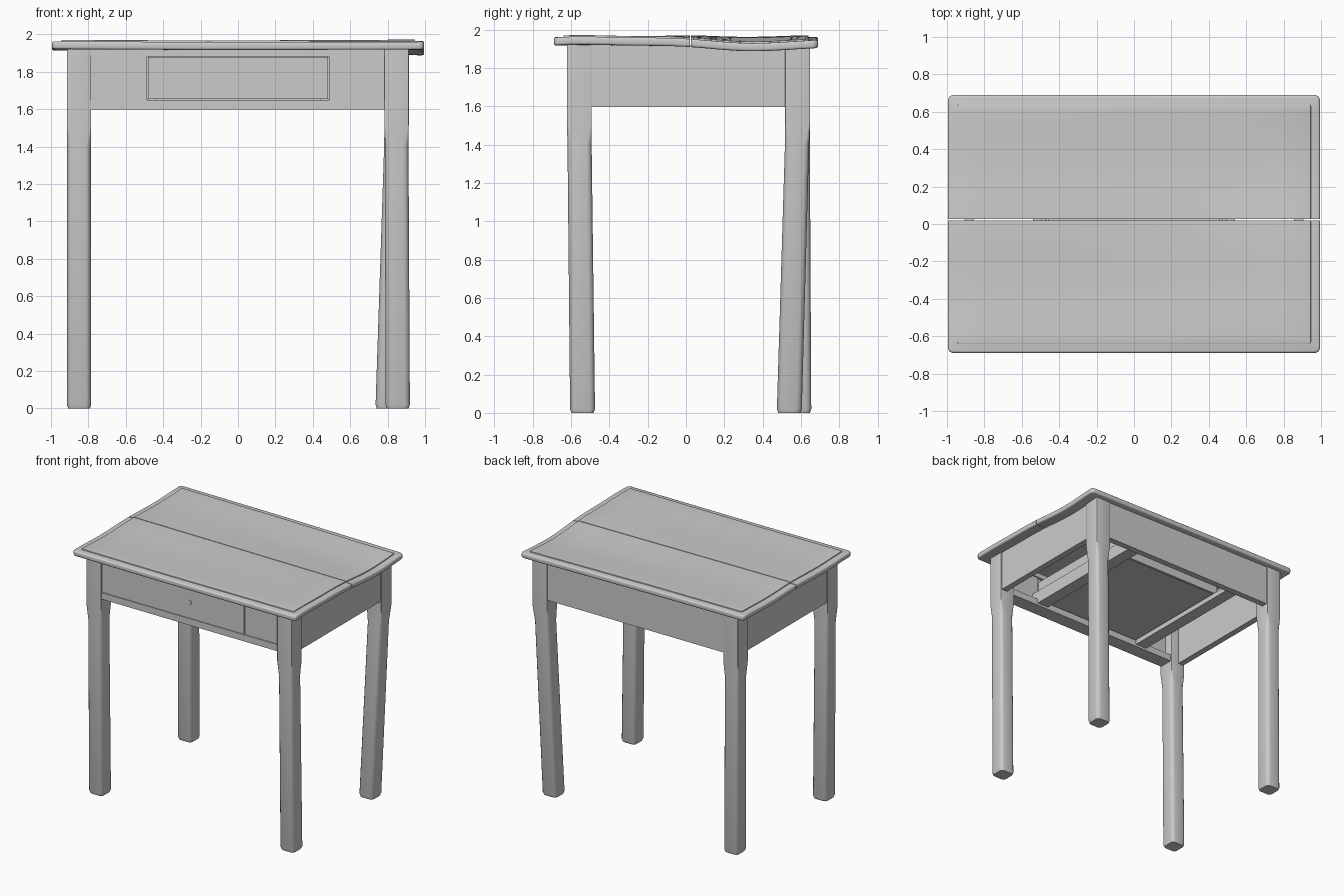
import bpy, bmesh, math
from mathutils import Vector

cube = bpy.data.objects.get("Cube")
if cube:
    bpy.data.objects.remove(cube, do_unlink=True)


def material(name, value):
    m = bpy.data.materials.new(name)
    m.use_nodes = True
    col = (value, value, value, 1)
    m.diffuse_color = col
    m.node_tree.nodes["Principled BSDF"].inputs["Base Color"].default_value = col
    return m


GREY = material("plain grey", 0.6)


def finish(name, bm, smooth=False):
    bmesh.ops.recalc_face_normals(bm, faces=bm.faces)
    me = bpy.data.meshes.new(name)
    bm.to_mesh(me)
    bm.free()
    me.materials.append(GREY)
    ob = bpy.data.objects.new(name, me)
    bpy.context.collection.objects.link(ob)
    if smooth:
        bpy.ops.object.select_all(action='DESELECT')
        ob.select_set(True)
        bpy.context.view_layer.objects.active = ob
        bpy.ops.object.shade_smooth_by_angle(angle=math.radians(35))
    return ob


def box_mesh(x, y, z):
    bm = bmesh.new()
    bmesh.ops.create_cube(bm, size=1)
    for v in bm.verts:
        v.co = Vector([sum(r) / 2 + c * (r[1] - r[0]) for c, r in zip(v.co, (x, y, z))])
    return bm


def box(name, x, y, z):
    return finish(name, box_mesh(x, y, z))


# Slight sag and twist of the old tabletop
def warp(x, y):
    twist = -0.016 * math.sin(math.pi * y / 0.8) * max(0, x + 0.2) / 1.2
    return -0.005 * x + twist + 0.004 * math.cos(2 * math.pi * y / 0.65)


def board(name, x, y, z, outer, radius, edge):
    bm = box_mesh(x, y, z)
    # Round only the outer plan corners
    corners = [e for e in bm.edges
               if abs(e.verts[0].co.z - e.verts[1].co.z) > 0.001
               and abs(e.verts[0].co.y - outer) < 0.001]
    bmesh.ops.bevel(bm, geom=corners, offset=radius, segments=4, profile=0.5, affect='EDGES')
    # Soften the moulded rim, but leave the centre joint crisp
    rim = [e for e in bm.edges
           if abs(e.verts[0].co.z - e.verts[1].co.z) < 0.001
           and not all(abs(v.co.y) < 0.1 for v in e.verts)]
    bmesh.ops.bevel(bm, geom=rim, offset=edge, segments=3, profile=0.5, affect='EDGES')
    for axis, count, reach in ((0, 12, x[1]), (1, 16, 0.69)):
        for i in range(1, count):
            p, n = Vector(), Vector()
            p[axis] = reach * (2 * i / count - 1)
            n[axis] = 1
            bmesh.ops.bisect_plane(bm, geom=bm.verts[:] + bm.edges[:] + bm.faces[:],
                                   plane_co=p, plane_no=n)
    for v in bm.verts:
        v.co.z += warp(v.co.x, v.co.y)
    finish(name, bm, True)


# Tabletop: two boards with a joint, each with a slightly raised field
for label, y0, y1, s in (("front", -0.69, 0.02, -1), ("back", 0.026, 0.69, 1)):
    board(label + "_top_board", (-0.995, 0.995), (y0, y1), (1.912, 1.954), s * 0.69, 0.03, 0.012)
    inner = (y0 + 0.05, y1) if s < 0 else (y0, y1 - 0.05)
    board(label + "_top_field", (-0.945, 0.945), inner, (1.94, 1.962), s * 0.64, 0.01, 0.004)


def leg(name, cx, cy, dx, dy):
    """Square post, rounded below the apron; dx, dy shift the foot."""
    bm = bmesh.new()
    rings = []
    for z, half, r in ((1.92, 0.065, 0.004), (1.52, 0.065, 0.004), (1.4, 0.063, 0.028),
                       (0.02, 0.065, 0.028), (0, 0.058, 0.025)):
        t = min(1, (1.52 - z) / 1.52) if z < 1.52 else 0
        ring = []
        for q in range(4):
            a0 = q * math.pi / 2
            kx, ky = ((1, 1), (-1, 1), (-1, -1), (1, -1))[q]
            for k in range(4):
                a = a0 + k * math.pi / 6
                ring.append(bm.verts.new((cx + dx * t + kx * (half - r) + r * math.cos(a),
                                          cy + dy * t + ky * (half - r) + r * math.sin(a), z)))
        rings.append(ring)
    for a, b in zip(rings, rings[1:]):
        for i in range(len(a)):
            j = (i + 1) % len(a)
            bm.faces.new((a[i], a[j], b[j], b[i]))
    bm.faces.new(rings[0])
    bm.faces.new(rings[-1])
    finish(name, bm, True)


leg("front_right_leg", -0.85, -0.557, 0, 0.017)
leg("front_left_leg", 0.848, -0.557, 0.006, 0.017)
leg("back_right_leg", -0.85, 0.583, 0, 0.006)
leg("back_left_leg", 0.848, 0.583, -0.048, -0.044)

# Side and back aprons
for label, s in (("right", -1), ("left", 1)):
    x = sorted((s * 0.855, s * 0.905))
    box(label + "_apron", x, (-0.5, 0.525), (1.597, 1.92))
box("back_apron", (-0.79, 0.79), (0.59, 0.64), (1.597, 1.92))

# Front apron: rails around recessed panels
box("front_lower_rail", (-0.79, 0.79), (-0.615, -0.5), (1.597, 1.65))
box("front_upper_rail", (-0.79, 0.79), (-0.615, -0.55), (1.882, 1.92))
for label, s in (("right", -1), ("left", 1)):
    x = sorted((s * 0.487, s * 0.79))
    box(label + "_front_panel", x, (-0.607, -0.56), (1.645, 1.885))

# Drawer box resting on runners
box("drawer_front", (-0.482, 0.482), (-0.613, -0.57), (1.653, 1.879))
box("drawer_bottom", (-0.47, 0.47), (-0.58, 0.42), (1.67, 1.685))
box("drawer_back", (-0.47, 0.47), (0.4, 0.42), (1.66, 1.84))
for label, s in (("right", -1), ("left", 1)):
    box(label + "_drawer_side", sorted((s * 0.455, s * 0.475)), (-0.58, 0.42), (1.66, 1.85))
    box(label + "_runner", sorted((s * 0.44, s * 0.54)), (-0.52, 0.6), (1.615, 1.655))
    box(label + "_drawer_guide", sorted((s * 0.495, s * 0.54)), (-0.56, 0.6), (1.65, 1.72))

# Keyhole plate: a disc with a tapering tail
bm = bmesh.new()
pts = [(0.016 * math.cos(a), 1.782 + 0.016 * math.sin(a))
       for a in (math.radians(-55 + 29 * i) for i in range(11))]
pts += [(-0.007, 1.748), (0.007, 1.748)]
face = bm.faces.new([bm.verts.new((px, -0.617, pz)) for px, pz in pts])
ext = bmesh.ops.extrude_face_region(bm, geom=[face])
for v in ext["geom"]:
    if isinstance(v, bmesh.types.BMVert):
        v.co.y += 0.006
finish("keyhole_plate", bm)
